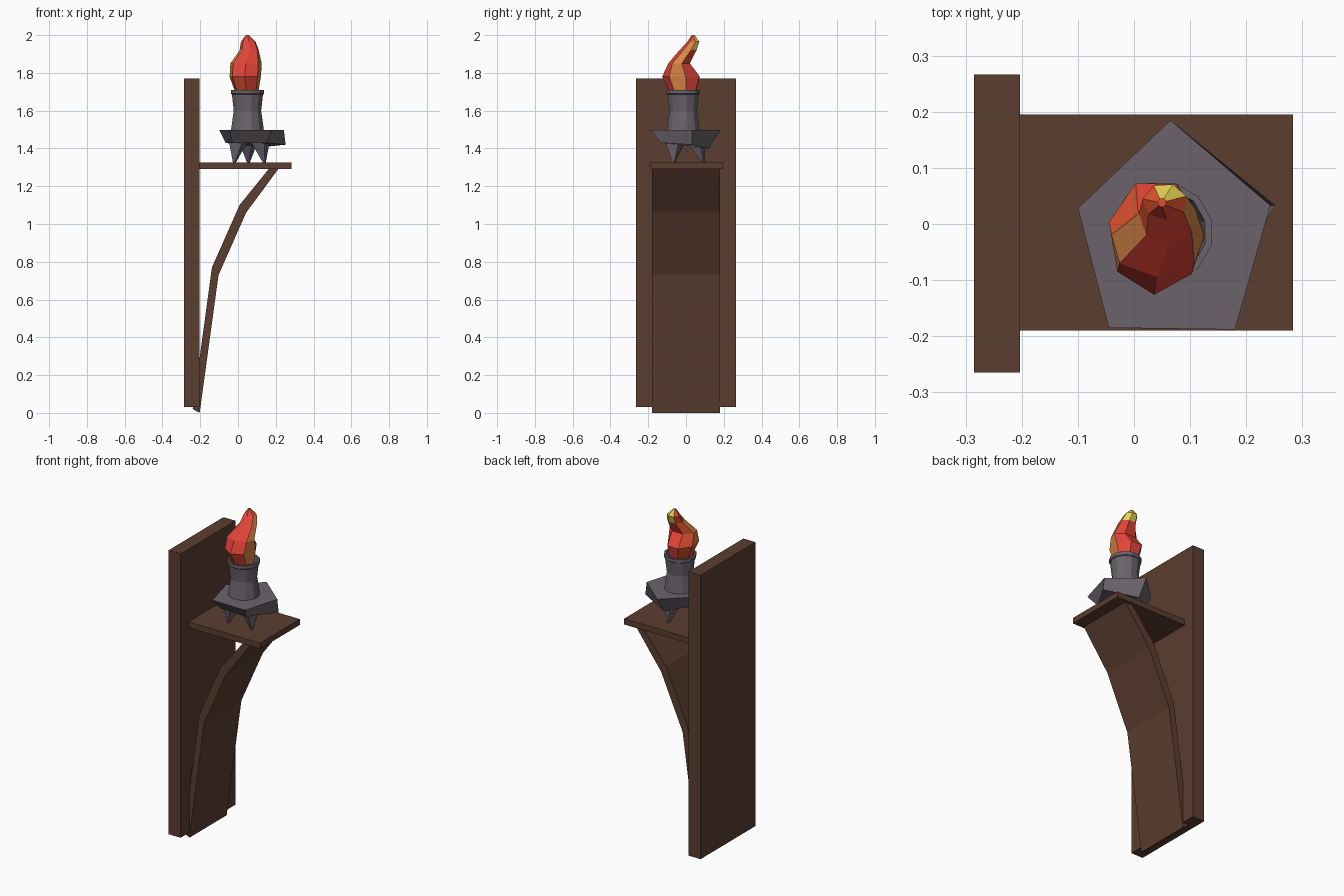
import bpy, bmesh, math

if "Cube" in bpy.data.objects:
    bpy.data.objects.remove(bpy.data.objects["Cube"])

def mat(name, r, g, b):
    m = bpy.data.materials.new(name)
    m.diffuse_color = (r, g, b, 1)
    m.use_nodes = True
    m.node_tree.nodes["Principled BSDF"].inputs["Base Color"].default_value = m.diffuse_color
    return m

WOOD = mat("brown wood", 0.105, 0.047, 0.029)
IRON = mat("grey iron", 0.145, 0.125, 0.148)
EMBER = mat("orange red flame", 0.72, 0.085, 0.025)
RED = mat("red flame", 0.78, 0.06, 0.04)
ORANGE = mat("orange flame", 0.72, 0.24, 0.06)
YELLOW = mat("yellow flame", 0.80, 0.66, 0.09)

def loft(name, rings, mats):
    """Skin a stack of equal-length closed rings and cap both ends."""
    bm = bmesh.new()
    loops = [[bm.verts.new(p) for p in r] for r in rings]
    n = len(loops[0])
    for a, b in zip(loops, loops[1:]):
        for i in range(n):
            j = (i + 1) % n
            bm.faces.new((a[i], a[j], b[j], b[i]))
    bm.faces.new(loops[0][::-1])
    bm.faces.new(loops[-1])
    bmesh.ops.recalc_face_normals(bm, faces=bm.faces)
    me = bpy.data.meshes.new(name)
    bm.to_mesh(me)
    bm.free()
    for m in mats:
        me.materials.append(m)
    ob = bpy.data.objects.new(name, me)
    bpy.context.collection.objects.link(ob)
    return ob

def ring(z, cx, cy, rx, ry, n, turn=0.0):
    return [(cx + rx * math.cos(turn + math.tau * i / n),
             cy + ry * math.sin(turn + math.tau * i / n), z) for i in range(n)]

def box(name, x0, x1, y0, y1, z0, z1):
    rect = [(x0, y0), (x1, y0), (x1, y1), (x0, y1)]
    return loft(name, [[(x, y, z) for x, y in rect] for z in (z0, z1)], [WOOD])

# Wooden wall board and shelf
box("back_board", -0.285, -0.203, -0.265, 0.266, 0.032, 1.77)
box("shelf", -0.21, 0.283, -0.19, 0.195, 1.29, 1.325)

# Bent wooden brace: four cross-sections swept up from the wall to the shelf
sections = [((-0.24, 0.02), (-0.203, 0.0)), ((-0.138, 0.77), (-0.103, 0.73)),
            ((0.008, 1.10), (0.043, 1.06)), ((0.17, 1.30), (0.22, 1.30))]
loft("curved_brace", [[(a[0], -0.18, a[1]), (b[0], -0.18, b[1]),
                       (b[0], 0.18, b[1]), (a[0], 0.18, a[1])]
                      for a, b in sections], [WOOD])

# Lopsided five-sided dish
top = [(0.065, 0.185), (-0.10, 0.028), (-0.045, -0.185), (0.18, -0.188), (0.243, 0.033)]
low = [(0.065, 0.12), (-0.065, 0.025), (-0.03, -0.125), (0.15, -0.135), (0.252, 0.033)]
loft("dish", [[(x, y, z) for (x, y), z in zip(low, (1.40, 1.43, 1.43, 1.43, 1.42))],
              [(x, y, 1.498) for x, y in top]], [IRON])

# Spiked feet under the dish
for i, (x, y, tx, ty) in enumerate([(0.005, -0.055, -0.02, -0.065),
                                    (0.115, -0.06, 0.14, -0.065),
                                    (0.055, 0.05, 0.055, 0.09)]):
    loft("foot_%d" % (i + 1), [ring(1.322, tx, ty, 0.007, 0.007, 4, 0.4),
                               ring(1.45, x, y, 0.06, 0.06, 4, 0.4)], [IRON])

# Waisted cup with a hollow rim
cup = [(1.495, 0.09), (1.525, 0.086), (1.60, 0.075), (1.685, 0.085),
       (1.69, 0.091), (1.71, 0.091), (1.71, 0.079), (1.67, 0.072)]
loft("cup", [ring(z, 0.05, -0.015, r, r, 12, 0.26) for z, r in cup], [IRON])

# Faceted flame leaning back towards its tip
flame_rings = [(1.668, 0.045, -0.015, 0.058, 0.062, 0.0), (1.71, 0.045, -0.015, 0.066, 0.076, 0.2),
               (1.78, 0.038, -0.022, 0.085, 0.104, 0.2), (1.85, 0.042, -0.034, 0.085, 0.06, 0.2),
               (1.92, 0.06, 0.012, 0.052, 0.047, 0.3), (1.965, 0.055, 0.04, 0.04, 0.033, 0.3),
               (2.0, 0.05, 0.038, 0.008, 0.008, 0.3)]
flame = loft("flame", [ring(z, cx, cy, rx, ry, 7, t) for z, cx, cy, rx, ry, t in flame_rings],
             [EMBER, RED, ORANGE, YELLOW])

# Flame colours by facing direction and height
for f in flame.data.polygons:
    a = math.degrees(math.atan2(f.normal.y, f.normal.x)) % 360
    z = f.center.z
    if 10 < a < 100:
        f.material_index = 3 if z > 1.9 else 1
    elif 240 < a < 300 and z > 1.74:
        f.material_index = 1
    elif (a >= 310 or a <= 10) and z < 1.95:
        f.material_index = 2
    elif 150 < a < 200 and 1.78 < z < 1.9:
        f.material_index = 2
